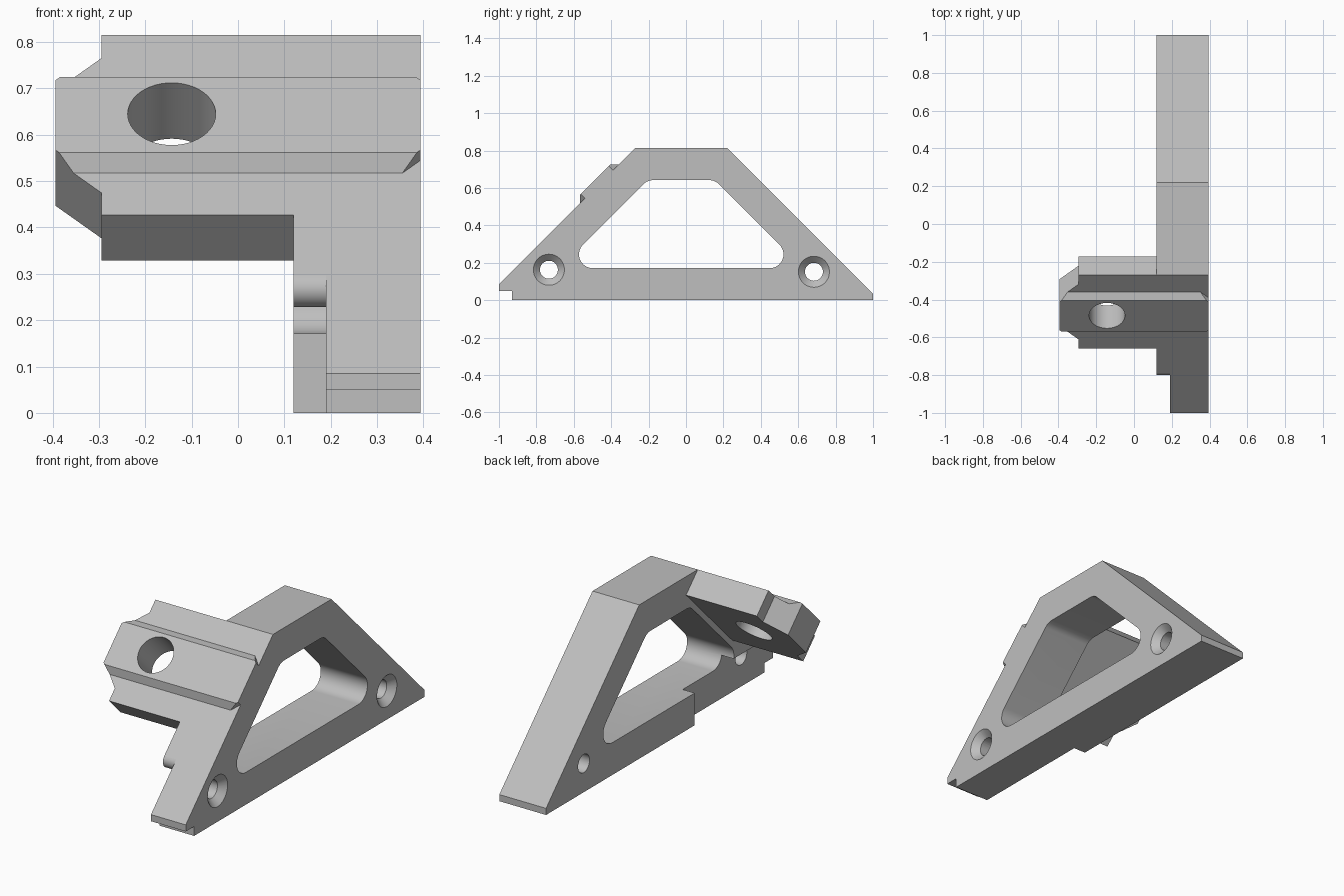
import bpy, bmesh, math
from mathutils import Vector, Matrix

cube = bpy.data.objects.get("Cube")
if cube:
    bpy.data.objects.remove(cube, do_unlink=True)

grey = bpy.data.materials.new("plain grey")
grey.use_nodes = True
colour = (0.52, 0.52, 0.52, 1)
grey.diffuse_color = colour
grey.node_tree.nodes["Principled BSDF"].inputs["Base Color"].default_value = colour

HALF = 0.394      # half width
INNER = 0.12      # inner face of the plate
R2 = math.sqrt(2)


def side(p, q, d):
    """Profile drawn in y, z and extruded along x."""
    return (d, p, q)


def slope(p, q, d):
    """Outline drawn in x and along the front slope, extruded along its normal."""
    return (p, (q - d) / R2, (q + d) / R2)


def to_object(name, bm):
    bmesh.ops.recalc_face_normals(bm, faces=bm.faces)
    mesh = bpy.data.meshes.new(name)
    bm.to_mesh(mesh)
    bm.free()
    mesh.materials.append(grey)
    ob = bpy.data.objects.new(name, mesh)
    bpy.context.collection.objects.link(ob)
    return ob


def prism(name, points, frame, d0, d1):
    bm = bmesh.new()
    a, b = ([bm.verts.new(frame(p, q, d)) for p, q in points] for d in (d0, d1))
    bm.faces.new(a)
    bm.faces.new(b)
    for i in range(len(a)):
        j = (i + 1) % len(a)
        bm.faces.new((a[i], a[j], b[j], b[i]))
    return to_object(name, bm)


def cone(name, y, z, x0, x1, r0, r1):
    bm = bmesh.new()
    m = Matrix.Translation(((x0 + x1) / 2, y, z)) @ Matrix.Rotation(math.pi / 2, 4, 'Y')
    bmesh.ops.create_cone(bm, cap_ends=True, segments=48, radius1=r0, radius2=r1,
                          depth=x1 - x0, matrix=m)
    return to_object(name, bm)


def arc(cx, cy, r, a0, a1, n):
    angles = [math.radians(a0 + (a1 - a0) * i / n) for i in range(n + 1)]
    return [(cx + r * math.cos(a), cy + r * math.sin(a)) for a in angles]


def rounded(points, r, n=10):
    """Round every corner of a convex outline."""
    out = []
    for i, p in enumerate(points):
        p = Vector(p)
        u = (Vector(points[i - 1]) - p).normalized()
        v = (Vector(points[(i + 1) % len(points)]) - p).normalized()
        half = u.angle(v) / 2
        c = p + (u + v).normalized() * r / math.sin(half)
        start = p + u * r / math.tan(half) - c
        end = p + v * r / math.tan(half) - c
        a0 = math.atan2(start.y, start.x)
        turn = math.atan2(end.y, end.x) - a0
        turn = (turn + math.pi) % (2 * math.pi) - math.pi
        out += arc(c.x, c.y, r, math.degrees(a0), math.degrees(a0 + turn), n)
    return out


def boolean(ob, tool, operation):
    mod = ob.modifiers.new(operation.lower(), 'BOOLEAN')
    mod.operation = operation
    mod.solver = 'EXACT'
    mod.object = tool
    bpy.context.view_layer.objects.active = ob
    bpy.ops.object.modifier_apply(modifier=mod.name)
    bpy.data.objects.remove(tool, do_unlink=True)


# Upright side plate with a small front notch
bracket = prism("bracket", [
    (-0.93, 0), (-0.93, 0.05), (-1, 0.05), (-1, 0.085), (-0.27, 0.815),
    (0.22, 0.815), (1, 0.035), (1, 0)], side, INNER, HALF)

# Clamp pad with raised rail, trimmed to its chamfered outline
pad = prism("clamp_pad", [
    (-0.658, 0.427), (-0.568, 0.517), (-0.568, 0.562), (-0.405, 0.725),
    (-0.36, 0.725), (-0.27, 0.815), (-0.172, 0.717), (-0.56, 0.329)],
    side, -0.5, HALF)
low, low_out, high_out, high = ((2 * z - 1.085) / R2 for z in (0.475, 0.545, 0.695, 0.765))
left = [(-0.295, -1), (-0.295, low), (-HALF, low_out),
        (-HALF, high_out), (-0.295, high), (-0.295, 1)]
outline = left + [(-x, s) for x, s in reversed(left)]
boolean(pad, prism("pad_outline", outline, slope, 0.5, 0.95), 'INTERSECT')
boolean(bracket, pad, 'UNION')

# Large hole through the pad
boolean(bracket, prism("pad_hole", arc(-0.143, 0.113, 0.095, 0, 352.5, 47),
                       slope, 0.5, 0.95), 'DIFFERENCE')

# Rounded window
window = rounded([(-0.677, 0.171), (0.626, 0.171), (0.155, 0.642), (-0.206, 0.642)], 0.074)
boolean(bracket, prism("window", window, side, 0, 0.6), 'DIFFERENCE')

# Recess on the inner face, with a rounded lip at the slope
recess = [(-1.1, -0.1), (-0.244, -0.1), (-0.244, 0.228)]
recess += arc(-0.76, 0.268, 0.04, 270, 135, 12) + [(-1.1, 0.296)]
boolean(bracket, prism("recess", recess, side, 0, 0.19), 'DIFFERENCE')

# Countersunk screw holes
for y, z in ((-0.733, 0.163), (0.684, 0.152)):
    boolean(bracket, cone("screw_hole", y, z, 0, 0.6, 0.048, 0.048), 'DIFFERENCE')
    boolean(bracket, cone("countersink", y, z, HALF - 0.036, HALF + 0.01, 0.047, 0.093),
            'DIFFERENCE')

bpy.ops.object.select_all(action='DESELECT')
bracket.select_set(True)
bpy.context.view_layer.objects.active = bracket
bpy.ops.object.shade_smooth_by_angle(angle=math.radians(25))
